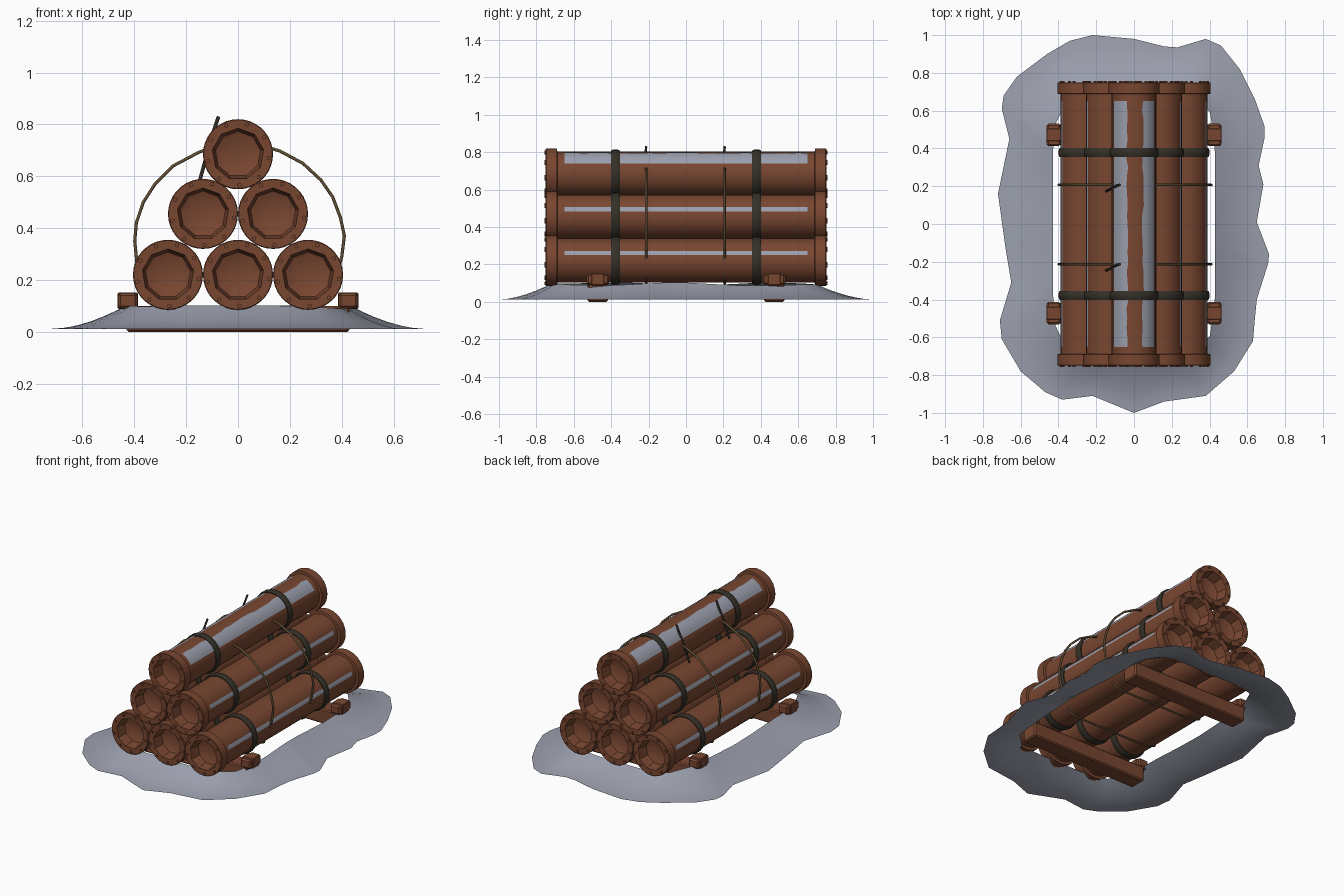
import bpy, bmesh, math, random
from mathutils import Vector

if "Cube" in bpy.data.objects:
    bpy.data.objects.remove(bpy.data.objects["Cube"])
random.seed(4)


def material(name, rgb):
    m = bpy.data.materials.new(name)
    m.diffuse_color = (*rgb, 1)
    m.use_nodes = True
    m.node_tree.nodes["Principled BSDF"].inputs["Base Color"].default_value = m.diffuse_color
    return m


RUST = material("rust", (0.19, 0.062, 0.03))
FROST = material("frost_grey", (0.33, 0.35, 0.42))
IRON = material("dark_iron", (0.035, 0.03, 0.021))
ROPE = material("rope_brown", (0.12, 0.078, 0.035))


def finish(name, bm, mat, smooth=35, fix=True):
    if fix:
        bmesh.ops.recalc_face_normals(bm, faces=bm.faces)
    me = bpy.data.meshes.new(name)
    bm.to_mesh(me)
    bm.free()
    me.materials.append(mat)
    ob = bpy.data.objects.new(name, me)
    bpy.context.collection.objects.link(ob)
    if smooth:
        bpy.ops.object.select_all(action='DESELECT')
        ob.select_set(True)
        bpy.context.view_layer.objects.active = ob
        bpy.ops.object.shade_smooth_by_angle(angle=math.radians(smooth))
    return ob


def polar(cx, cz, r, a, y):
    return (cx + r * math.sin(a), y, cz + r * math.cos(a))


def lathe(name, cx, cz, profile, mat, closed=False, bore=(), n=36):
    """Spin (r, y) points around the pipe axis; bore rows become nine-sided."""
    bm = bmesh.new()
    rows = []
    for i, (r, y) in enumerate(profile):
        row = []
        for k in range(n):
            a = 2 * math.pi * k / n
            rr = r
            if i in bore:
                s = math.pi / 9
                rr = r * math.cos(s) / math.cos(a % (2 * s) - s)
            row.append(bm.verts.new(polar(cx, cz, rr, a, y)))
        rows.append(row)
    pairs = list(zip(rows, rows[1:])) + ([(rows[-1], rows[0])] if closed else [])
    for p, q in pairs:
        for k in range(n):
            bm.faces.new((p[k], p[(k + 1) % n], q[(k + 1) % n], q[k]))
    if not closed:
        bm.faces.new(rows[0])
        bm.faces.new(rows[-1])
    return finish(name, bm, mat)


def box(name, x0, x1, y0, y1, z0, z1, mat, bevel=0.008):
    bm = bmesh.new()
    bmesh.ops.create_cube(bm, size=1)
    for v in bm.verts:
        v.co = Vector(((x0 + x1) / 2 + v.co.x * (x1 - x0),
                       (y0 + y1) / 2 + v.co.y * (y1 - y0),
                       (z0 + z1) / 2 + v.co.z * (z1 - z0)))
    bmesh.ops.bevel(bm, geom=bm.edges[:], offset=bevel, segments=1, affect='EDGES')
    return finish(name, bm, mat, 0)


def strand(name, pts, r, mat):
    cu = bpy.data.curves.new(name, 'CURVE')
    cu.dimensions = '3D'
    cu.bevel_depth, cu.bevel_resolution = r, 1
    cu.use_fill_caps = True
    sp = cu.splines.new('POLY')
    sp.points.add(len(pts) - 1)
    for p, c in zip(sp.points, pts):
        p.co = (*c, 1)
    cu.materials.append(mat)
    ob = bpy.data.objects.new(name, cu)
    bpy.context.collection.objects.link(ob)


def frost_strip(name, cx, cz, a0, a1, jag=0.0):
    """Thin curved plate along a pipe, angles in degrees from straight up."""
    bm = bmesh.new()
    rows = []
    for i in range(27):
        y = -0.65 + 1.3 * i / 26
        s = a0 + random.uniform(-jag, jag)
        rows.append([bm.verts.new(polar(cx, cz, 0.1205, math.radians(s + (a1 - s) * j / 5), y))
                     for j in range(6)])
    for p, q in zip(rows, rows[1:]):
        for j in range(5):
            bm.faces.new((p[j], p[j + 1], q[j + 1], q[j]))
    for f in bm.faces:
        f.normal_update()
        c = f.calc_center_median()
        if f.normal.dot(Vector((c.x - cx, 0, c.z - cz))) < 0:
            f.normal_flip()
    finish(name, bm, FROST, fix=False)


# Stacked flanged pipes with recessed ends
PIPES = [(-0.27, 0.22), (0, 0.22), (0.27, 0.22), (-0.135, 0.455), (0.135, 0.455), (0, 0.685)]
half = [(0.05, 0.665), (0.088, 0.68), (0.1, 0.748), (0.132, 0.75), (0.135, 0.747),
        (0.135, 0.69), (0.118, 0.688)]
profile = [(r, -y) for r, y in half] + half[::-1]
for i, (cx, cz) in enumerate(PIPES):
    lathe(f"pipe_{i}", cx, cz, profile, RUST, bore=(0, 1, 2, 11, 12, 13))
    # Flange bolts
    bm = bmesh.new()
    for s in (-1, 1):
        for k in range(9):
            a = 2 * math.pi * k / 9 + 0.3
            g = bmesh.ops.create_cone(bm, cap_ends=True, segments=6, radius1=0.009,
                                      radius2=0.009, depth=0.012)
            c = Vector(polar(cx, cz, 0.12, a, s * 0.75))
            for v in g['verts']:
                v.co = c + Vector((v.co.x, v.co.z, v.co.y))
    finish(f"flange_bolts_{i}", bm, RUST, 0)
    # Iron clamp rings with buckles
    for s in (-1, 1):
        y = s * 0.378
        ring = [(0.112, y - 0.024), (0.124, y - 0.024), (0.13, y - 0.01),
                (0.13, y + 0.01), (0.124, y + 0.024), (0.112, y + 0.024)]
        lathe(f"clamp_ring_{i}", cx, cz, ring, IRON, closed=True, n=24)

# Frost on the exposed flanks
frost_strip("frost_top_right", *PIPES[5], 23, 63, 3)
frost_strip("frost_top_left", *PIPES[5], -17, -63, 3)
for side, low, mid in ((1, 2, 4), (-1, 0, 3)):
    frost_strip("frost_middle", *PIPES[mid], side * 64, side * 76)
    frost_strip("frost_lower", *PIPES[low], side * 64, side * 76)

# Ropes around the stack, with a loose end poking up
for y in (-0.213, 0.207):
    right = [(0.1, 0.715), (0.16, 0.698), (0.25, 0.65), (0.32, 0.585), (0.365, 0.52), (0.395, 0.44),
             (0.41, 0.37), (0.4, 0.29), (0.375, 0.2)]
    left = [(-0.1, 0.71), (-0.15, 0.693), (-0.25, 0.64), (-0.32, 0.57), (-0.365, 0.5), (-0.392, 0.42),
            (-0.398, 0.35), (-0.39, 0.27), (-0.37, 0.2)]
    for name, pts in (("rope_right", right), ("rope_left", left)):
        strand(name, [(x, y, z) for x, z in pts], 0.007, ROPE)
    under = [(-0.37, 0.2), (-0.34, 0.12), (-0.27, 0.096), (0.27, 0.096), (0.34, 0.12), (0.37, 0.2)]
    strand("rope_under", [(x, y, z) for x, z in under], 0.006, ROPE)
    strand("rope_end", [(-0.147, y - 0.033, 0.585), (-0.11, y - 0.015, 0.72),
                        (-0.092, y - 0.004, 0.78), (-0.075, y, 0.83)], 0.007, IRON)

# Support beams with end chocks
for s in (-1, 1):
    y = s * 0.472
    box("support_beam", -0.43, 0.43, y - 0.055, y + 0.055, 0, 0.1, RUST)
    for sx in (-1, 1):
        x = sx * 0.425
        box("end_chock", x - 0.037, x + 0.037, y - 0.06, y + 0.06, 0.09, 0.15, RUST, 0.01)
        box("chock_strap", x - 0.039, x + 0.039, y - 0.035, y + 0.035, 0.088, 0.152, RUST, 0.004)

# Snow drift skirt: uneven outline sweeping up to a rounded opening
OUTLINE = [(-.22, 1), (0, .98), (.16, .94), (.23, .935), (.38, .98), (.46, .945), (.56, .82),
           (.64, .66), (.69, .52), (.69, .45), (.66, .31), (.685, .21), (.65, .01), (.715, -.16),
           (.71, -.21), (.65, -.4), (.64, -.5), (.63, -.62), (.53, -.78), (.38, -.91), (.16, -.94),
           (0, -1), (-.22, -.91), (-.38, -.93), (-.47, -.89), (-.6, -.78), (-.7, -.61),
           (-.71, -.51), (-.65, -.31), (-.68, -.13), (-.72, .16), (-.66, .45), (-.7, .61),
           (-.69, .68), (-.62, .78), (-.46, .9), (-.34, .97)]
bm = bmesh.new()
STEPS = 6
rows = []
for x, y in OUTLINE:
    k = ((abs(x) / 0.43) ** 6 + (abs(y) / 0.71) ** 6) ** (-1 / 6)
    inner = Vector((x * k, y * k))
    crest = 0.095 + 0.008 * math.sin(5 * y + 3 * x)
    row = []
    for j in range(STEPS + 1):
        t = j / STEPS
        p = inner.lerp(Vector((x, y)), t)
        row.append(bm.verts.new((p.x, p.y, 0.012 + (crest - 0.012) * (1 - t) ** 1.7)))
    rows.append(row)
for p, q in zip(rows, rows[1:] + rows[:1]):
    for j in range(STEPS):
        bm.faces.new((p[j], p[j + 1], q[j + 1], q[j]))
for f in bm.faces:
    f.normal_update()
    if f.normal.z < 0:
        f.normal_flip()
finish("snow_drift", bm, FROST, 60, fix=False)
